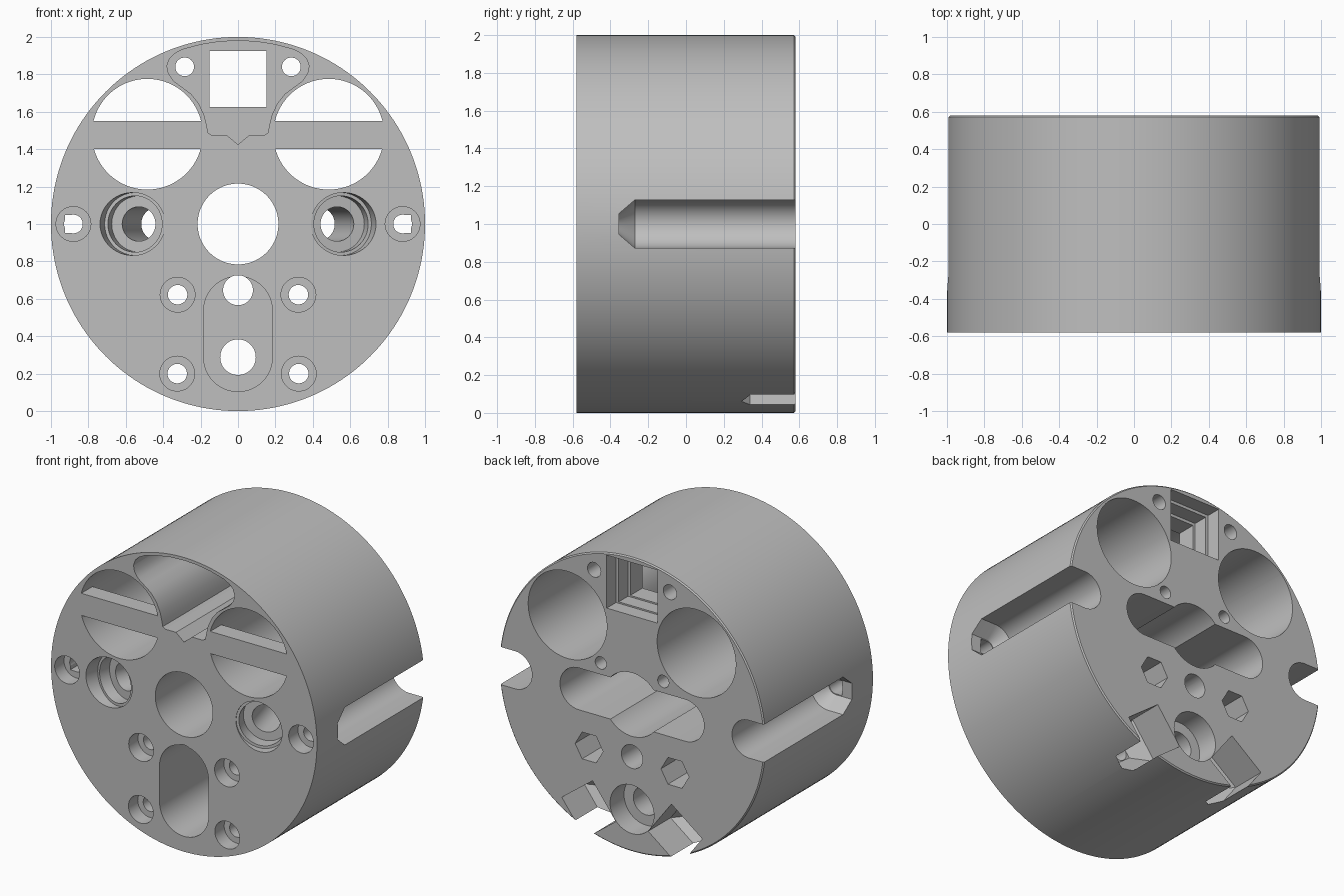
import bpy, bmesh, math
from mathutils import Matrix, Vector

if "Cube" in bpy.data.objects:
    bpy.data.objects.remove(bpy.data.objects["Cube"], do_unlink=True)

BACK, FRONT = 0.58, -0.58
OUT = 0.8  # cutters run past the faces to here


def circle(x, z, r, n=48, turn=0.0):
    return [(x + r * math.cos(turn + math.tau * i / n),
             z + r * math.sin(turn + math.tau * i / n)) for i in range(n)]


def box(x, z, hx, hz, turn=0.0):
    c, s = math.cos(turn), math.sin(turn)
    return [(x + a * hx * c - b * hz * s, z + a * hx * s + b * hz * c)
            for a, b in ((-1, -1), (1, -1), (1, 1), (-1, 1))]


def stadium(p, q, r, n=24):
    """Rounded slot from point p to point q."""
    ang = math.atan2(q[1] - p[1], q[0] - p[0])
    pts = []
    for (cx, cz), start in ((q, ang - math.pi / 2), (p, ang + math.pi / 2)):
        pts += [(cx + r * math.cos(start + math.pi * i / n),
                 cz + r * math.sin(start + math.pi * i / n)) for i in range(n + 1)]
    return pts


def flip(outline):
    return [(-x, z) for x, z in outline]


def loft(name, rings):
    """Solid through outlines (x, z) placed at successive y."""
    bm = bmesh.new()
    loops = [[bm.verts.new((x, y, z)) for x, z in outline] for y, outline in rings]
    n = len(loops[0])
    for a, b in zip(loops, loops[1:]):
        for i in range(n):
            bm.faces.new((a[i], a[(i + 1) % n], b[(i + 1) % n], b[i]))
    bm.faces.new(loops[0])
    bm.faces.new(loops[-1])
    bmesh.ops.recalc_face_normals(bm, faces=bm.faces)
    mesh = bpy.data.meshes.new(name)
    bm.to_mesh(mesh)
    bm.free()
    ob = bpy.data.objects.new(name, mesh)
    bpy.context.scene.collection.objects.link(ob)
    return ob


def subtract(target, cutter):
    cutter.hide_render = True
    mod = target.modifiers.new("cut", "BOOLEAN")
    mod.operation, mod.solver, mod.object = "DIFFERENCE", "EXACT", cutter
    bpy.context.view_layer.objects.active = target
    bpy.ops.object.modifier_apply(modifier=mod.name)
    bpy.data.objects.remove(cutter, do_unlink=True)


# Body drum with a fine chamfer on the back rim
body = loft("drum_body", [(FRONT, circle(0, 1, 1, 160)),
                          (BACK - 0.008, circle(0, 1, 1, 160)),
                          (BACK, circle(0, 1, 0.992, 160))])


def cut(*rings):
    subtract(body, loft("cutter", rings))


def bore(x, z, r, y0=-OUT, y1=OUT, n=48):
    cut((y0, circle(x, z, r, n)), (y1, circle(x, z, r, n)))


# Centre bore and the wide rear slot
bore(0, 1, 0.216, n=72)
slot = stadium((-0.4, 1), (0.4, 1), 0.142)
cut((-0.05, slot), (OUT, slot))

# Front pocket with its two holes
pocket = stadium((0, 0.288), (0, 0.536), 0.184)
cut((-OUT, pocket), (0.17, pocket))
bore(0, 0.646, 0.08)
bore(0, 0.288, 0.095)
bore(0, 0.288, 0.165, 0.43, OUT)

# Top front recess, outlined on one side and mirrored
half = [(0.06, 1.475), (0.14, 1.475), (0.16, 1.487), (0.166, 1.52), (0.18, 1.58),
        (0.21, 1.645), (0.25, 1.695), (0.3, 1.732), (0.345, 1.765), (0.372, 1.805),
        (0.38, 1.845), (0.366, 1.885), (0.34, 1.91), (0.3, 1.932), (0.2, 1.959), (0.1, 1.975)]
recess = [(0, 1.425)] + half + [(0, 1.98)] + flip(half[::-1])
cut((-OUT, recess), (0.25, recess))

# Stepped square window behind the recess
for hx, hz, z, y in ((0.153, 0.15, 1.775, 0.1), (0.17, 0.165, 1.78, 0.38), (0.19, 0.18, 1.785, 0.48)):
    cut((y, box(0, z, hx, hz)), (OUT, box(0, z, hx, hz)))

for s in (1, -1):
    # Large round chamber, leaving a bar across its front
    chamber = loft("chamber_cutter", [(-OUT, circle(s * 0.485, 1.48, 0.296, 80)),
                                      (OUT, circle(s * 0.485, 1.48, 0.296, 80))])
    bar = box(s * 0.485, 1.475, 0.4, 0.075)
    subtract(chamber, loft("bar_cutter", [(-1, bar), (FRONT + 0.12, bar)]))
    subtract(body, chamber)

    # Mounting holes beside the window and small blind rear holes
    bore(s * 0.285, 1.84, 0.05)
    bore(s * 0.235, 1.22, 0.042, 0.2, OUT)

    # Inward-tilted stepped bore reaching the rear slot
    for r, y0, y1 in ((0.168, -0.3, 0.05), (0.15, -0.2, 0.13), (0.092, -0.1, 0.66)):
        tilted = loft("tilted_cutter", [(y0, circle(0, 0, r)), (y1, circle(0, 0, r))])
        tilted.data.transform(Matrix.Translation(Vector((s * 0.564, FRONT, 1)))
                              @ Matrix.Rotation(s * math.radians(15), 4, "Z"))
        subtract(body, tilted)

    # Side groove, tapering to a flat-sided screw hole
    def channel(r, reach):
        pts = stadium((0.88, 1), (reach, 1), r)
        pts = [(reach if x > reach else x, z) for x, z in pts]
        return pts if s > 0 else flip(pts)
    cut((-0.355, channel(0.055, 1.2)), (-0.27, channel(0.128, 1.2)), (OUT, channel(0.128, 1.2)))
    keyhole = stadium((0.88, 1), (0.9, 1), 0.05)
    keyhole = [(0.925 if x > 0.9 else x, z) for x, z in keyhole]
    bore(s * 0.88, 1, 0.05)
    tab = box(s * 0.9, 1, 0.025, 0.049)
    cut((-OUT, tab), (-0.3, tab))

    # Screw holes with front counterbores
    bore(s * 0.323, 0.622, 0.052)
    bore(s * 0.325, 0.2, 0.052)
    for x, z in ((0.88, 1), (0.323, 0.622), (0.325, 0.2)):
        bore(s * x, z, 0.093, -OUT, FRONT + 0.1)

    # Hexagonal and square nut pockets with tapered floors
    cut((0.29, circle(s * 0.323, 0.622, 0.055, 6)), (0.34, circle(s * 0.323, 0.622, 0.105, 6)),
        (OUT, circle(s * 0.323, 0.622, 0.105, 6)))
    turn = s * math.radians(-37)
    cut(*[(y, box(s * 0.325, 0.2, h, h, turn)) for y, h in ((0.25, 0.055), (0.34, 0.145), (OUT, 0.145))])

# Single grey finish
grey = bpy.data.materials.new("plain_grey")
grey.use_nodes = True
grey.diffuse_color = (0.52, 0.52, 0.52, 1)
grey.node_tree.nodes["Principled BSDF"].inputs["Base Color"].default_value = (0.52, 0.52, 0.52, 1)
body.data.materials.clear()
body.data.materials.append(grey)
for poly in body.data.polygons:
    poly.material_index = 0

bpy.ops.object.select_all(action="DESELECT")
body.select_set(True)
bpy.context.view_layer.objects.active = body
bpy.ops.object.shade_smooth_by_angle(angle=math.radians(25))
